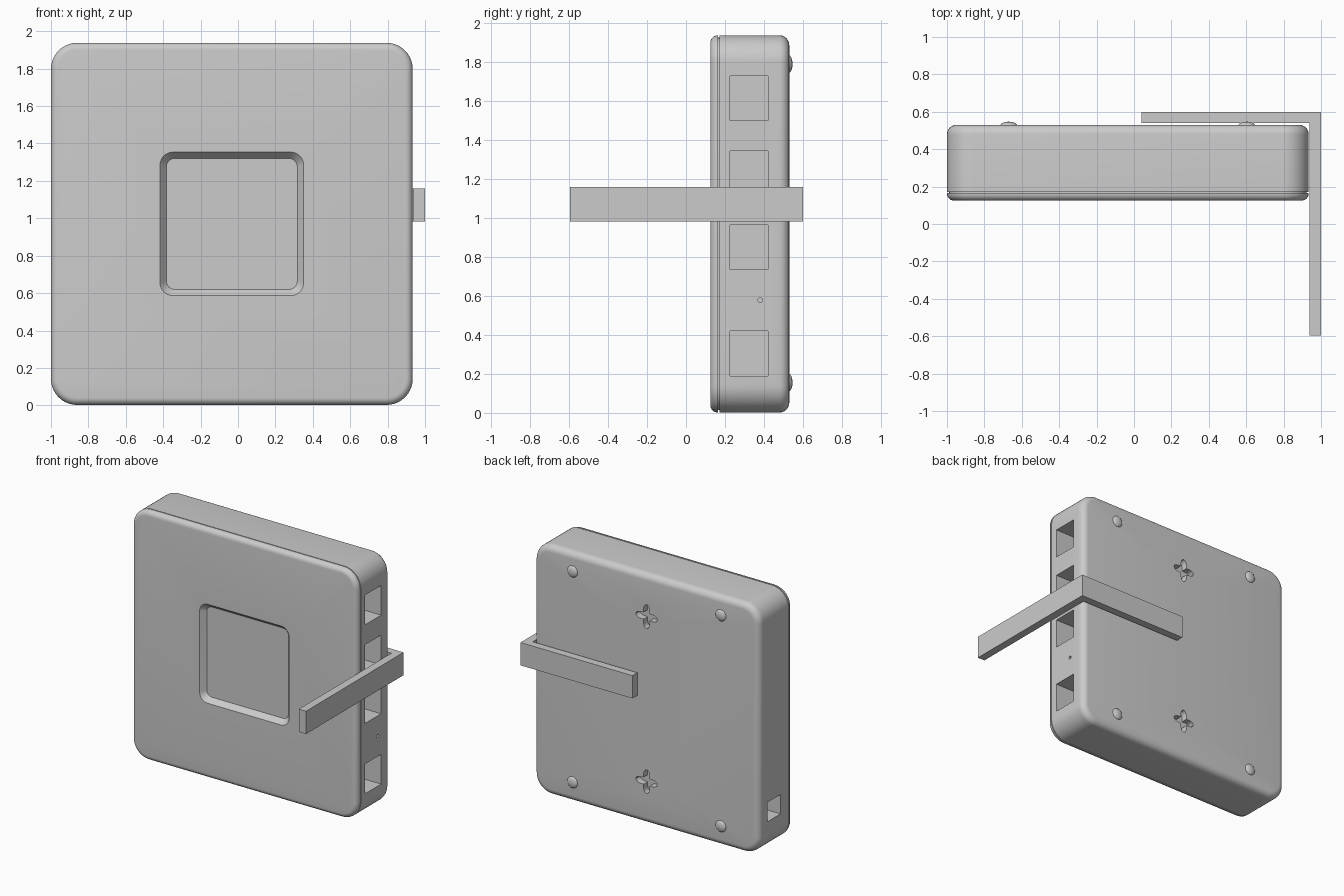
import bpy, bmesh
from math import sin, cos, pi

if "Cube" in bpy.data.objects:
    bpy.data.objects.remove(bpy.data.objects["Cube"])

CX, CZ = -0.033, 0.97        # centre of the case


def make(name, bm):
    bmesh.ops.recalc_face_normals(bm, faces=bm.faces)
    me = bpy.data.meshes.new(name)
    bm.to_mesh(me)
    bm.free()
    ob = bpy.data.objects.new(name, me)
    bpy.context.collection.objects.link(ob)
    return ob


def loft(name, sections):
    """Skin a list of closed point rings and cap both ends."""
    bm = bmesh.new()
    rings = [[bm.verts.new(p) for p in s] for s in sections]
    for a, b in zip(rings, rings[1:]):
        for i in range(len(a)):
            j = (i + 1) % len(a)
            bm.faces.new((a[i], a[j], b[j], b[i]))
    bm.faces.new(rings[0])
    bm.faces.new(rings[-1])
    return make(name, bm)


def rounded(y, hw, hh, r, inset=0.0, n=10):
    """Rounded rectangle ring in the xz plane."""
    hw, hh, r = hw - inset, hh - inset, max(r - inset, 0.01)
    pts = []
    for q, (sx, sz) in enumerate([(1, 1), (-1, 1), (-1, -1), (1, -1)]):
        for k in range(n + 1):
            t = (q + k / n) * pi / 2
            pts.append((CX + sx * (hw - r) + r * cos(t), y, CZ + sz * (hh - r) + r * sin(t)))
    return pts


def box(name, x0, x1, y0, y1, z0, z1):
    return loft(name, [[(x0, y, z0), (x1, y, z0), (x1, y, z1), (x0, y, z1)] for y in (y0, y1)])


def smooth(ob):
    bpy.ops.object.select_all(action='DESELECT')
    bpy.context.view_layer.objects.active = ob
    ob.select_set(True)
    bpy.ops.object.shade_smooth_by_angle(angle=0.6)


def cut(ob, cutter):
    bpy.context.view_layer.objects.active = ob
    m = ob.modifiers.new("cut", 'BOOLEAN')
    m.operation, m.solver, m.object = 'DIFFERENCE', 'EXACT', cutter
    bpy.ops.object.modifier_apply(modifier=m.name)
    bpy.data.objects.remove(cutter)


# Case: rounded front edge, thin lid seam, rounded back edge
Y0, Y1, F, S = 0.125, 0.53, 0.038, 6
prof = [(Y0 + F * (1 - sin(k / S * pi / 2)), F * (1 - cos(k / S * pi / 2))) for k in range(S + 1)][::-1]
B = 0.05
prof += [(0.165, 0.0), (0.165, 0.012), (0.171, 0.012), (0.171, 0.0)]
prof += [(Y1 - B * (1 - sin(k / S * pi / 2)), B * (1 - cos(k / S * pi / 2))) for k in range(S + 1)]
# order the arcs from face to side and side to face
front = [(Y0 + F * (1 - cos(k / S * pi / 2)), F * (1 - sin(k / S * pi / 2))) for k in range(S + 1)]
back = [(Y1 - B * (1 - sin(k / S * pi / 2)), B * (1 - cos(k / S * pi / 2))) for k in range(S + 1)]
prof = front + [(0.165, 0.0), (0.165, 0.012), (0.171, 0.012), (0.171, 0.0)] + back
case = loft("router_case", [rounded(y, 0.967, 0.968, 0.14, i) for y, i in prof])

# Front recess with sloping walls
cut(case, loft("recess_cutter", [rounded(0.10, 0.405, 0.405, 0.085),
                                 rounded(0.165, 0.35, 0.35, 0.045)]))

# Network ports and reset hole on the right, power socket on the left
for z in (0.19, 0.735, 1.115, 1.5):
    cut(case, box("port_cutter", 0.68, 1.1, 0.225, 0.42, z, z + 0.23))
cut(case, box("power_cutter", -1.1, -0.8, 0.27, 0.43, 0.24, 0.39))
cut(case, loft("reset_cutter", [[(x, 0.38 + 0.012 * cos(k * pi / 8), 0.578 + 0.012 * sin(k * pi / 8))
                                 for k in range(16)] for x in (0.85, 1.1)]))

# Four-armed wall-mount slots on the back
for z in (CZ - 0.64, CZ + 0.64):
    ring = []
    for k in range(48):
        t = k / 48 * 2 * pi
        r = 0.038 + 0.055 * cos(2 * t) ** 2
        ring.append((CX + r * cos(t), z + r * sin(t)))
    cut(case, loft("slot_cutter", [[(x, y, zz) for x, zz in ring] for y in (0.48, 0.6)]))
smooth(case)

# Domed rubber feet
for i, (x, z) in enumerate([(sx, sz) for sx in (-0.67, 0.603) for sz in (0.155, 1.79)]):
    bm = bmesh.new()
    bmesh.ops.create_uvsphere(bm, u_segments=24, v_segments=12, radius=1)
    bmesh.ops.scale(bm, vec=(0.045, 0.02, 0.045), verts=bm.verts)
    bmesh.ops.translate(bm, vec=(x, 0.527, z), verts=bm.verts)
    smooth(make(f"foot_{i + 1}", bm))

# L-shaped bracket bar
plan = [(0.04, 0.6), (1.0, 0.6), (1.0, -0.595), (0.938, -0.595), (0.938, 0.54), (0.04, 0.54)]
loft("corner_bracket", [[(x, y, z) for x, y in plan] for z in (0.983, 1.16)])
